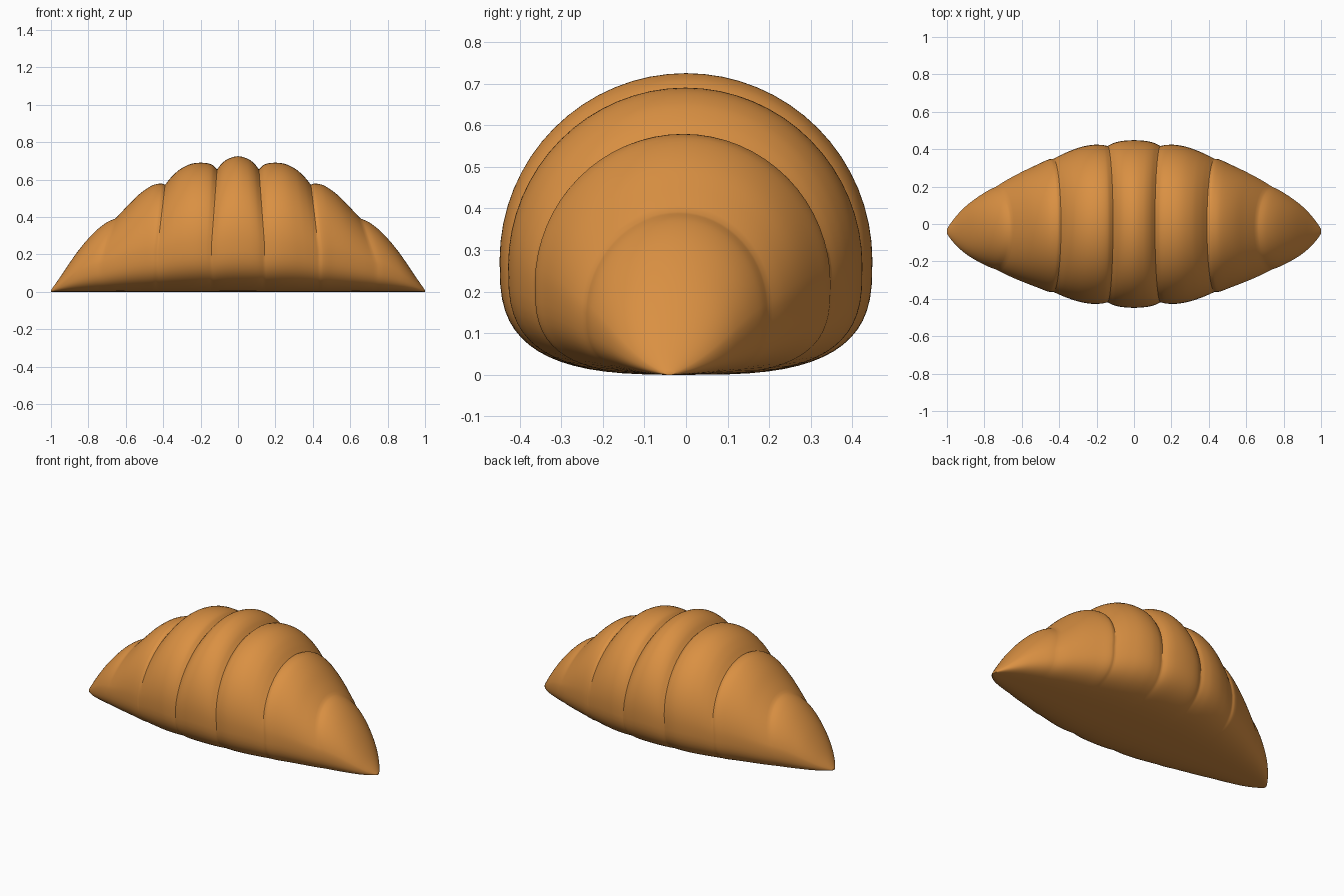
import bpy, bmesh, math

if "Cube" in bpy.data.objects:
    bpy.data.objects.remove(bpy.data.objects["Cube"])

# Lobes of the pastry from the middle outwards: (station, top height, half width)
LOBES = [
    [(0.0, .725, .448), (.05, .712, .444), (.085, .688, .434), (.112, .655, .418)],
    [(.112, .655, .418), (.14, .680, .424), (.19, .690, .425), (.25, .684, .414),
     (.31, .655, .393), (.355, .615, .373), (.39, .572, .355)],
    [(.39, .572, .355), (.41, .579, .354), (.46, .568, .330), (.53, .520, .295),
     (.60, .450, .256), (.655, .392, .220)],
    [(.655, .392, .220), (.70, .372, .206), (.75, .335, .186), (.80, .285, .163),
     (.85, .225, .137), (.90, .155, .105), (.95, .080, .065), (.985, .030, .030),
     (1.0, .008, .012)],
]
SHIFT = [(0, 0), (.112, .03), (.39, .042), (.655, .085), (1, 0)]
AROUND = 64
SUB = 4


def catmull(p0, p1, p2, p3, t):
    """Smooth curve through p1 and p2, for unevenly spaced stations."""
    h = p2[0] - p1[0]
    out = [p1[0] + h * t]
    for k in (1, 2):
        m1 = (p2[k] - p0[k]) / (p2[0] - p0[0])
        m2 = (p3[k] - p1[k]) / (p3[0] - p1[0])
        out.append((2*t**3 - 3*t**2 + 1) * p1[k] + (t**3 - 2*t**2 + t) * h * m1
                   + (3*t**2 - 2*t**3) * p2[k] + (t**3 - t**2) * h * m2)
    return tuple(out)


def lean(s):
    """How far the crease swings outwards on the flanks."""
    for (a, va), (b, vb) in zip(SHIFT, SHIFT[1:]):
        if s <= b:
            return va + (vb - va) * (s - a) / (b - a)
    return 0


def section(s, top, half, side):
    """Domed cross-section with a flattened underside."""
    zc = top * .38
    ring = []
    for i in range(AROUND):
        a = 2 * math.pi * i / AROUND
        c, n = math.cos(a), math.sin(a)
        if n >= 0:
            y, z = half * c, zc + (top - zc) * n
        else:
            e = 2 / 3
            y = half * math.copysign(abs(c) ** e, c)
            z = zc - zc * abs(n) ** e
        x = s + lean(s) * (1 - max(n, 0))
        ring.append((side * x, y - .04 * x * x, z))
    return ring


# Stations along one half, with a sharp crease where lobes meet
stations = [LOBES[0][0]]
for lobe in LOBES:
    for i in range(len(lobe) - 1):
        p1, p2 = lobe[i], lobe[i + 1]
        if i:
            p0 = lobe[i - 1]
        elif lobe is LOBES[0]:
            p0 = (-p2[0], p2[1], p2[2])
        else:
            p0 = tuple(2 * u - v for u, v in zip(p1, p2))
        p3 = lobe[i + 2] if i + 2 < len(lobe) else tuple(2 * u - v for u, v in zip(p2, p1))
        stations += [catmull(p0, p1, p2, p3, t / SUB) for t in range(1, SUB + 1)]

# Loft the full body from tip to tip
bm = bmesh.new()
rings = [section(*p, -1) for p in reversed(stations[1:])] + [section(*p, 1) for p in stations]
loops = [[bm.verts.new(co) for co in ring] for ring in rings]
for a, b in zip(loops, loops[1:]):
    for i in range(AROUND):
        j = (i + 1) % AROUND
        bm.faces.new((a[i], a[j], b[j], b[i]))
bm.faces.new(loops[0])
bm.faces.new(loops[-1])
bmesh.ops.recalc_face_normals(bm, faces=bm.faces)
mesh = bpy.data.meshes.new("croissant")
bm.to_mesh(mesh)
bm.free()
body = bpy.data.objects.new("croissant", mesh)
bpy.context.collection.objects.link(body)

# Baked crust colour
crust = bpy.data.materials.new("golden_crust")
crust.diffuse_color = (.70, .28, .055, 1)
crust.use_nodes = True
crust.node_tree.nodes["Principled BSDF"].inputs["Base Color"].default_value = crust.diffuse_color
mesh.materials.append(crust)

bpy.context.view_layer.objects.active = body
body.select_set(True)
bpy.ops.object.shade_smooth_by_angle(angle=math.radians(35))
